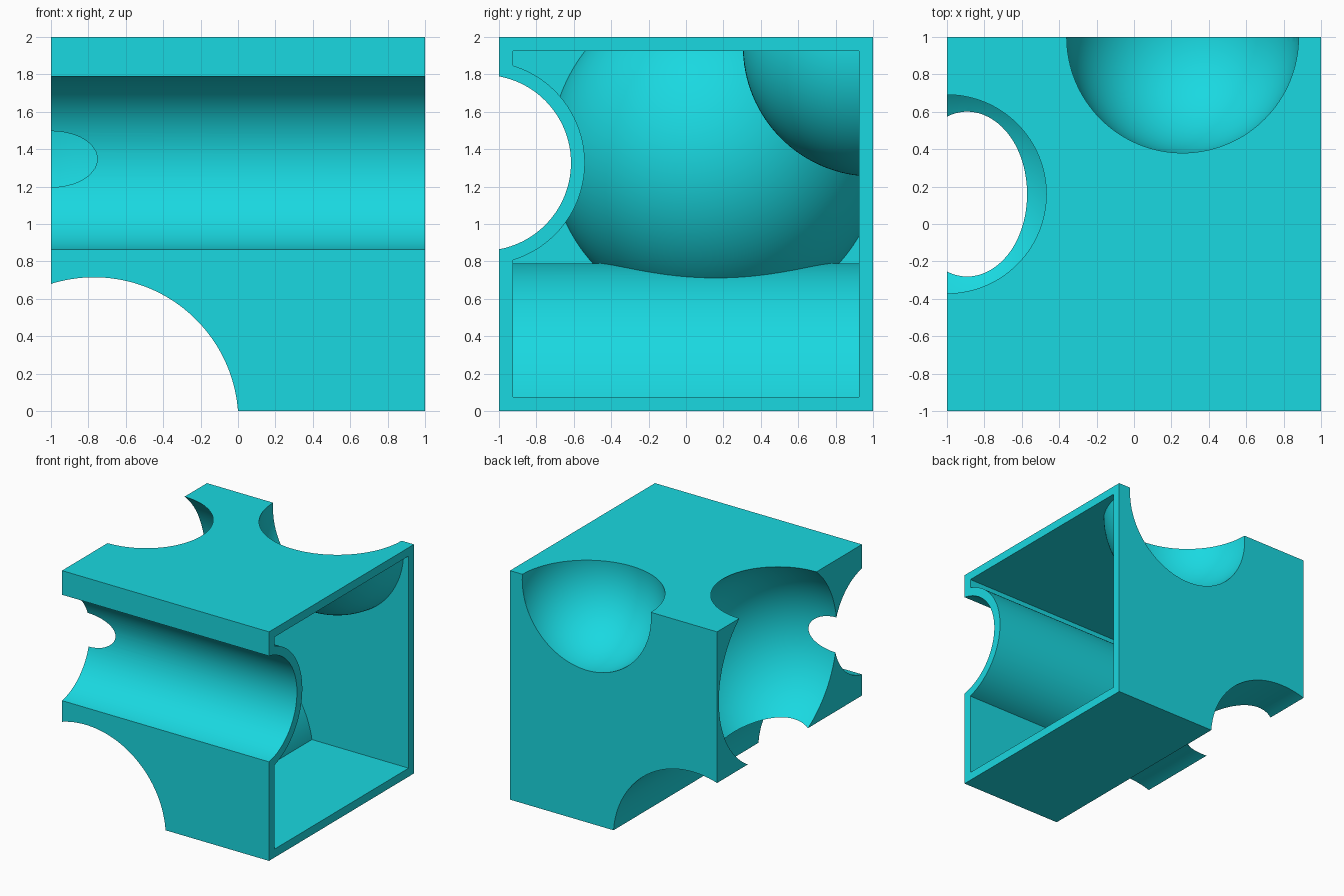
import bpy
import math
from mathutils import Matrix
import bmesh

if "Cube" in bpy.data.objects:
    bpy.data.objects.remove(bpy.data.objects["Cube"])

WALL = 0.074


def make_object(name, bm):
    mesh = bpy.data.meshes.new(name)
    bm.to_mesh(mesh)
    bm.free()
    obj = bpy.data.objects.new(name, mesh)
    bpy.context.collection.objects.link(obj)
    return obj


def box(name, lo, hi):
    bm = bmesh.new()
    bmesh.ops.create_cube(bm, size=1)
    for v in bm.verts:
        v.co = [a if c < 0 else b for c, a, b in zip(v.co, lo, hi)]
    return make_object(name, bm)


def ball(name, centre, radius):
    bm = bmesh.new()
    bmesh.ops.create_uvsphere(bm, u_segments=128, v_segments=64, radius=radius,
                              matrix=Matrix.Translation(centre))
    return make_object(name, bm)


def rod(name, centre, radius, axis):
    turn = Matrix.Rotation(math.pi / 2, 4, 'Y' if axis == 'X' else 'X')
    bm = bmesh.new()
    bmesh.ops.create_cone(bm, cap_ends=True, segments=160, radius1=radius, radius2=radius,
                          depth=3, matrix=Matrix.Translation(centre) @ turn)
    return make_object(name, bm)


def subtract(target, cutters):
    for cutter in cutters:
        cutter.hide_render = True
        mod = target.modifiers.new(cutter.name, 'BOOLEAN')
        mod.operation = 'DIFFERENCE'
        mod.solver = 'EXACT'
        mod.object = cutter
        bpy.context.view_layer.objects.active = target
        bpy.ops.object.modifier_apply(modifier=mod.name)
        bpy.data.objects.remove(cutter)


# The four scoops, optionally enlarged by the wall thickness
def scoops(grow):
    return [
        rod("front_groove", (0, -1.085, 1.327), 0.470 + grow, 'X'),
        rod("bottom_groove", (-0.77, 0, -0.057), 0.772 + grow, 'Y'),
        ball("left_scoop", (-1.0, 0.16, 1.382), 0.815 + grow),
        ball("back_scoop", (0.26, 1.0, 1.95), 0.622 + grow),
    ]


# Hollow inside, open to the right, following the scoops at wall thickness
cavity = box("cavity", (-1 + WALL, -1 + WALL, WALL), (1.3, 1 - WALL, 2 - WALL))
subtract(cavity, scoops(WALL))

# Outer block
block = box("scooped_block", (-1, -1, 0), (1, 1, 2))
subtract(block, [cavity] + scoops(0))

material = bpy.data.materials.new("cyan")
material.diffuse_color = (0.01, 0.69, 0.75, 1)
material.use_nodes = True
material.node_tree.nodes["Principled BSDF"].inputs["Base Color"].default_value = material.diffuse_color
block.data.materials.clear()
block.data.materials.append(material)

bpy.ops.object.select_all(action='DESELECT')
block.select_set(True)
bpy.context.view_layer.objects.active = block
bpy.ops.object.shade_smooth_by_angle(angle=math.radians(25))
